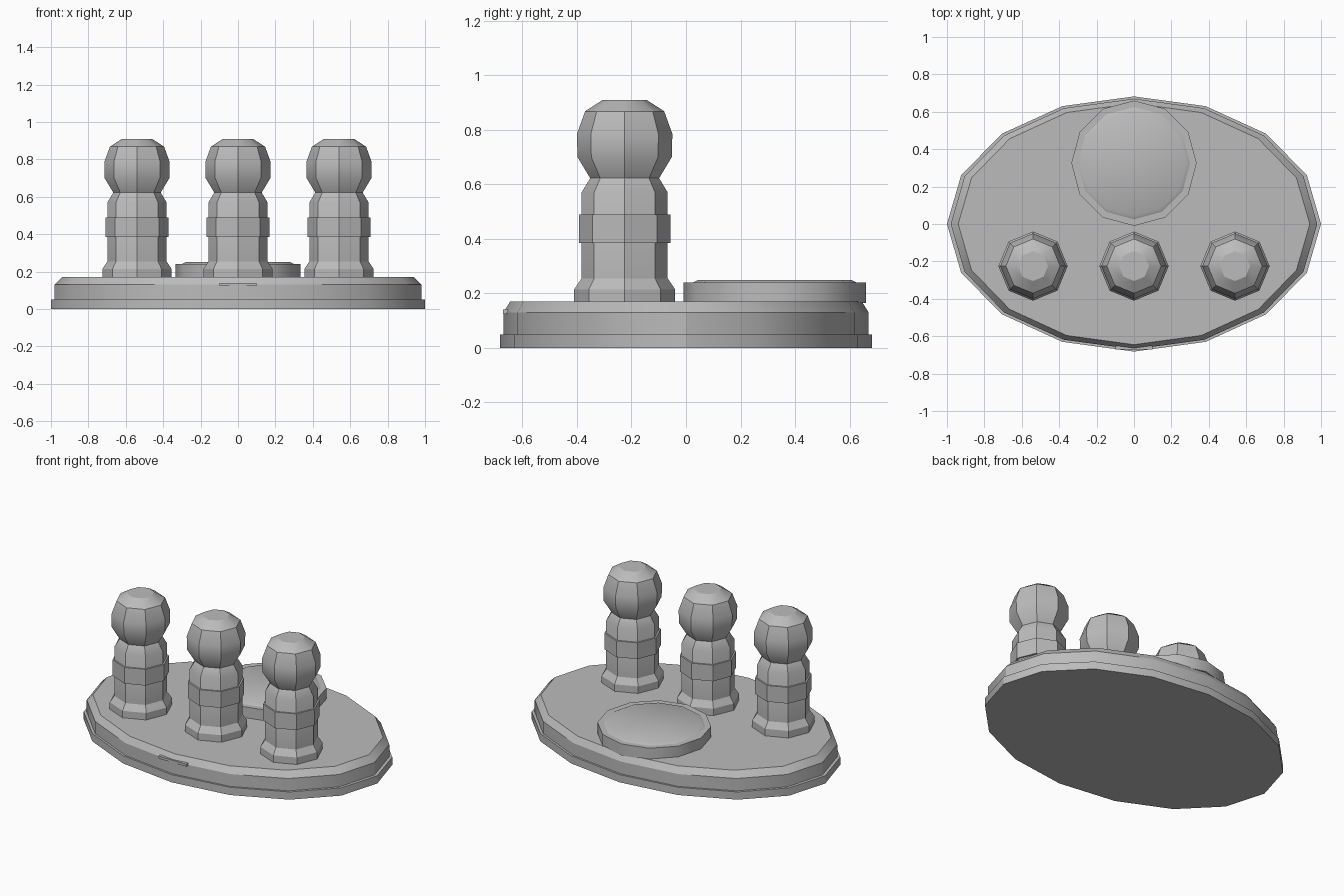
import bpy, bmesh, math

if "Cube" in bpy.data.objects:
    bpy.data.objects.remove(bpy.data.objects["Cube"])

grey = bpy.data.materials.new("plain grey")
grey.diffuse_color = (0.5, 0.5, 0.5, 1)
grey.use_nodes = True
grey.node_tree.nodes["Principled BSDF"].inputs["Base Color"].default_value = grey.diffuse_color


def lathe(name, sides, rings, loc=(0, 0), smooth=30):
    """Stack of closed rings (rx, ry, z), capped at both ends."""
    bm = bmesh.new()
    loops = []
    for rx, ry, z in rings:
        loops.append([bm.verts.new((rx * math.cos(2 * math.pi * i / sides),
                                    ry * math.sin(2 * math.pi * i / sides), z))
                      for i in range(sides)])
    for a, b in zip(loops, loops[1:]):
        for i in range(sides):
            j = (i + 1) % sides
            bm.faces.new((a[i], a[j], b[j], b[i]))
    bm.faces.new(loops[0][::-1])
    bm.faces.new(loops[-1])
    me = bpy.data.meshes.new(name)
    bm.to_mesh(me)
    bm.free()
    me.materials.append(grey)
    ob = bpy.data.objects.new(name, me)
    ob.location = (loc[0], loc[1], 0)
    bpy.context.collection.objects.link(ob)
    bpy.ops.object.select_all(action='DESELECT')
    ob.select_set(True)
    bpy.context.view_layer.objects.active = ob
    bpy.ops.object.shade_smooth_by_angle(angle=math.radians(smooth))
    return ob


def round_part(name, sides, profile, loc):
    return lathe(name, sides, [(r, r, z) for r, z in profile], loc)


# Oval base: wide foot, then a chamfered slab
lathe("base_foot", 16, [(1, 0.682, 0), (1, 0.682, 0.05)])
lathe("base_slab", 16, [(0.98, 0.67, 0.05), (0.98, 0.67, 0.13), (0.94, 0.645, 0.17)])

# Raised round dais at the back
round_part("dais", 12, [(0.335, 0.165), (0.335, 0.24)], (0, 0.325))
round_part("dais_top", 12, [(0.3, 0.235), (0.3, 0.24), (0.28, 0.25)], (0, 0.325))

# Three pegs: flared foot and body, belt, faceted head
for side, x in (("left", -0.54), ("middle", 0), ("right", 0.54)):
    at = (x, -0.225)
    round_part(side + "_peg_body", 8,
               [(0.185, 0.165), (0.185, 0.215), (0.158, 0.255),
                (0.158, 0.57), (0.125, 0.625)], at)
    round_part(side + "_peg_belt", 8, [(0.168, 0.385), (0.168, 0.49)], at)
    round_part(side + "_peg_head", 8,
               [(0.125, 0.62), (0.173, 0.70), (0.175, 0.785),
                (0.145, 0.868), (0.08, 0.91)], at)

# Small front plate on the slab edge
bpy.ops.mesh.primitive_cube_add(size=1, location=(0, -0.662, 0.132))
plate = bpy.context.object
plate.name = "front_plate"
plate.scale = (0.2, 0.02, 0.016)
plate.data.materials.append(grey)
